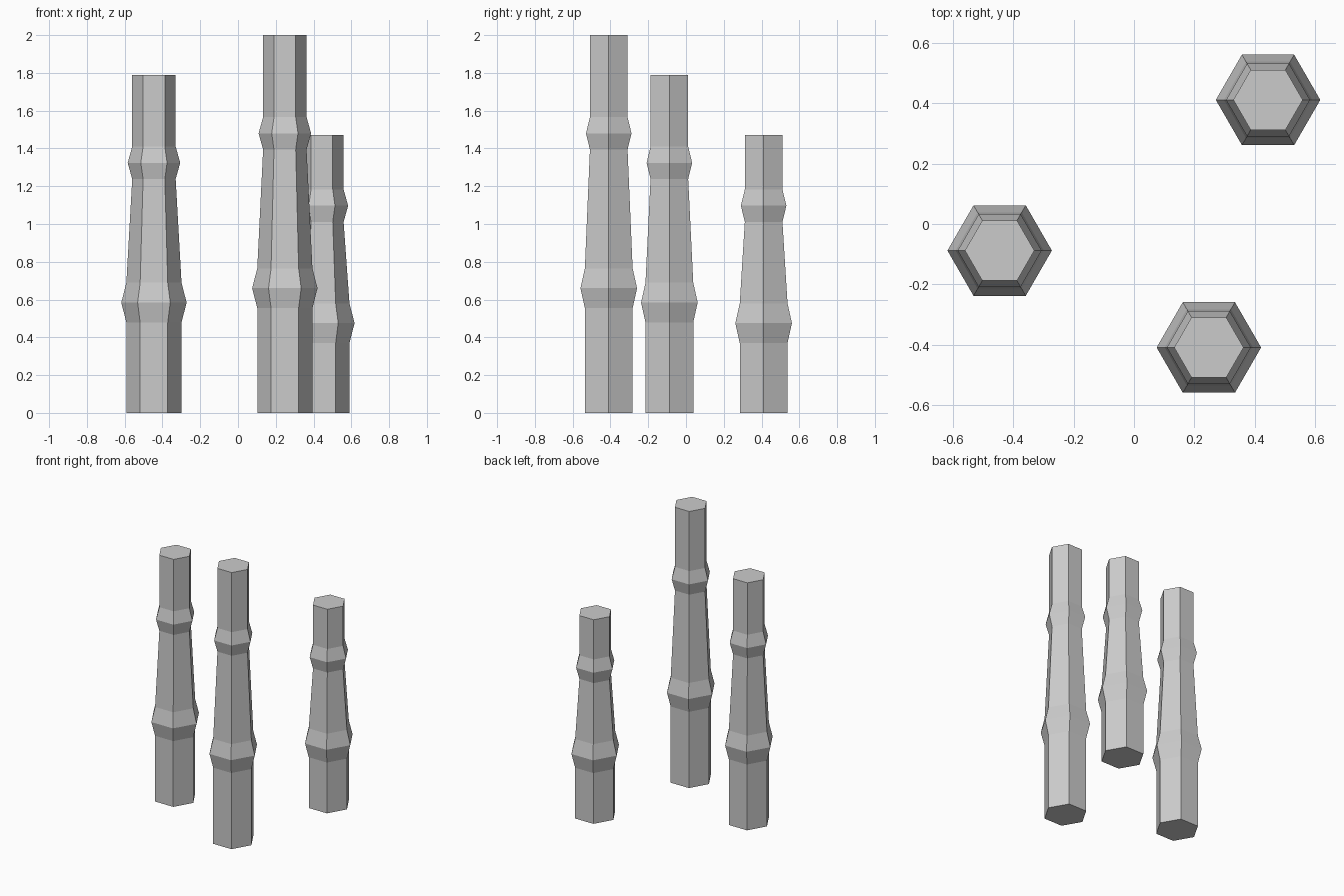
import bpy, bmesh
from math import cos, sin, pi

if "Cube" in bpy.data.objects:
    bpy.data.objects.remove(bpy.data.objects["Cube"])

SIDES = 6
BASE_R, TOP_R = 0.146, 0.115      # shaft radius below and above
LOW_R, HIGH_R = 0.173, 0.139      # radius at the two ring crests
LOW_H, HIGH_H = 0.105, 0.086      # half height of each ring


def stalk(name, x, y, height, low, high):
    """Hexagonal stalk lofted from a (radius, z) profile, capped at both ends."""
    profile = [(BASE_R, 0), (BASE_R, low - LOW_H), (LOW_R, low), (BASE_R, low + LOW_H),
               (TOP_R, high - HIGH_H), (HIGH_R, high), (TOP_R, high + HIGH_H), (TOP_R, height)]
    bm = bmesh.new()
    rings = [[bm.verts.new((r * cos(i * 2 * pi / SIDES), r * sin(i * 2 * pi / SIDES), z))
              for i in range(SIDES)] for r, z in profile]
    for a, b in zip(rings, rings[1:]):
        for i in range(SIDES):
            j = (i + 1) % SIDES
            bm.faces.new((a[i], a[j], b[j], b[i]))
    bm.faces.new(rings[0][::-1])
    bm.faces.new(rings[-1])
    mesh = bpy.data.meshes.new(name)
    bm.to_mesh(mesh)
    bm.free()
    obj = bpy.data.objects.new(name, mesh)
    obj.location = (x, y, 0)
    bpy.context.collection.objects.link(obj)


# Three stalks of differing height
stalk("tall_stalk", 0.248, -0.409, 2.0, 0.66, 1.48)
stalk("middle_stalk", -0.445, -0.088, 1.788, 0.584, 1.324)
stalk("short_stalk", 0.444, 0.411, 1.472, 0.475, 1.097)
